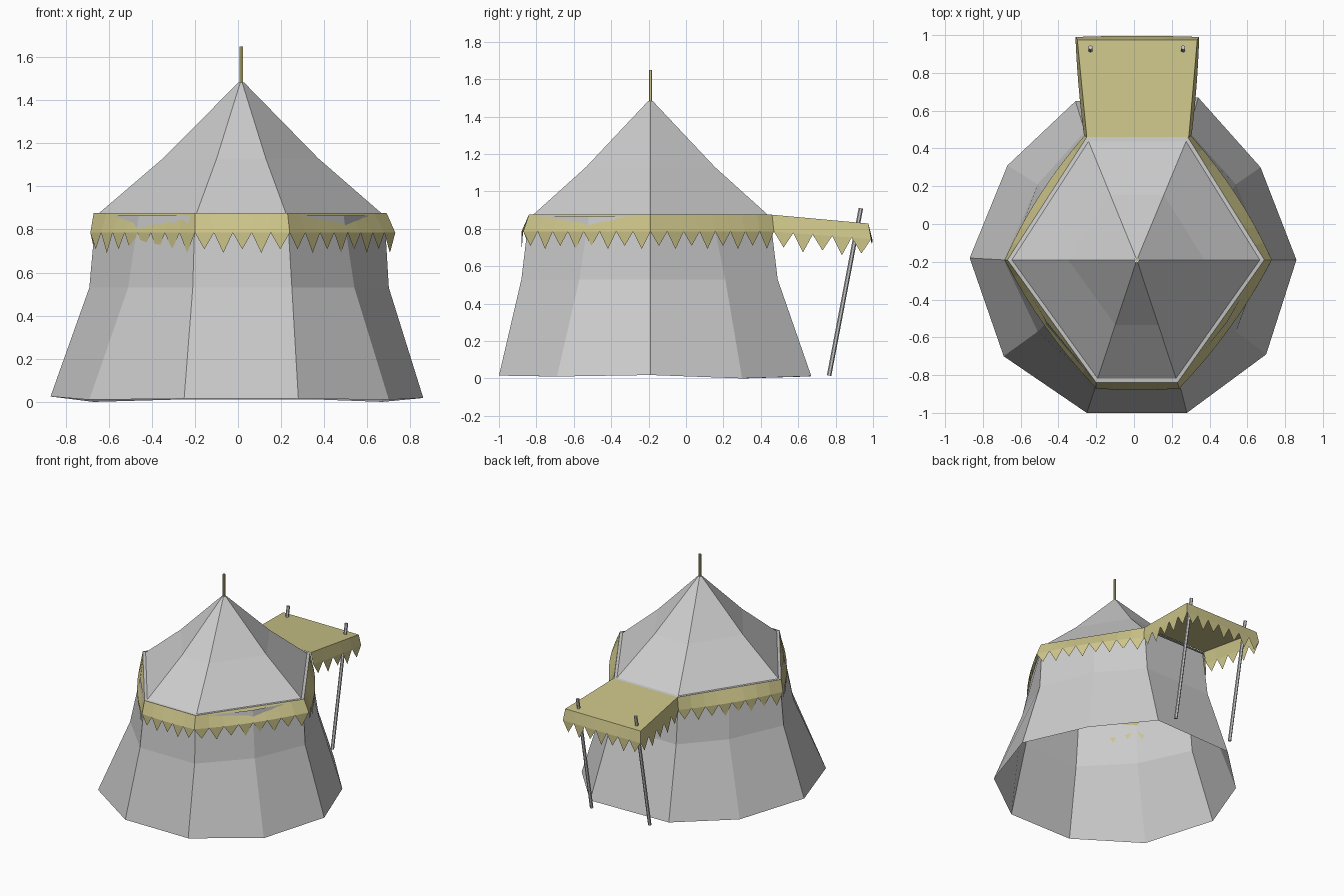
import bpy
from mathutils import Vector

if "Cube" in bpy.data.objects:
    bpy.data.objects.remove(bpy.data.objects["Cube"])

olive = bpy.data.materials.new("olive_cloth")
olive.diffuse_color = (0.60, 0.55, 0.25, 1)
olive.use_nodes = True
olive.node_tree.nodes["Principled BSDF"].inputs["Base Color"].default_value = olive.diffuse_color
CX, CY = 0.015, -0.19


def mesh(name, verts, faces, mat=None):
    me = bpy.data.meshes.new(name)
    me.from_pydata([tuple(v) for v in verts], [], faces)
    me.update()
    ob = bpy.data.objects.new(name, me)
    bpy.context.collection.objects.link(ob)
    if mat:
        me.materials.append(mat)
    return ob


def loft(name, rings, mat=None):
    n = len(rings[0])
    verts = [v for r in rings for v in r]
    faces = [(k * n + i, k * n + (i + 1) % n, (k + 1) * n + (i + 1) % n, (k + 1) * n + i)
             for k in range(len(rings) - 1) for i in range(n)]
    return mesh(name, verts, faces, mat)


def pole(name, a, b, r, sides=6, mat=None):
    a, b = Vector(a), Vector(b)
    bpy.ops.mesh.primitive_cylinder_add(vertices=sides, radius=r, depth=(b - a).length,
                                        location=(a + b) / 2,
                                        rotation=(b - a).to_track_quat('Z', 'Y').to_euler())
    ob = bpy.context.object
    ob.name = name
    if mat:
        ob.data.materials.append(mat)


def scalloped(name, top_a, top_b, low_a, low_b, teeth, drop, bulge=0.0):
    """Cloth strip whose lower edge bows outward and ends in pointed teeth."""
    ta, tb, la, lb = map(Vector, (top_a, top_b, low_a, low_b))
    d = lb - la
    out = Vector((d.y, -d.x, 0)).normalized()

    def low(t):
        return la.lerp(lb, t) + out * bulge * 4 * t * (1 - t)
    verts, faces = [], []
    for i in range(teeth + 1):
        t = i / teeth
        m = min(1, t + 0.5 / teeth)
        verts += [ta.lerp(tb, t), low(t), low(m) - Vector((0, 0, drop * (1.1 if i % 2 else 0.9)))]
    for i in range(teeth):
        k = 3 * i
        faces += [(k, k + 1, k + 4, k + 3), (k + 1, k + 2, k + 4)]
    mesh(name, verts, faces, olive)


# Walls: ten panels in plan, flaring toward the ground
top = [(-.20, -.84), (.23, -.84), (.49, -.52), (.68, -.19), (.49, .14),
       (.28, .45), (-.25, .45), (-.46, .14), (-.66, -.19), (-.46, -.52)]
mid = [(-.21, -.88), (.25, -.88), (.54, -.57), (.70, -.19), (.54, .21),
       (.29, .49), (-.26, .49), (-.51, .21), (-.69, -.19), (-.51, -.57)]
low = [(-.25, -1), (.28, -1), (.70, -.69), (.86, -.19), (.67, .30),
       (.34, .67), (-.31, .65), (-.67, .31), (-.87, -.18), (-.69, -.70)]
rim_z = [.015, .015, .01, .018, 0, .012, .01, 0, .025, .01]
loft("tent_walls", [[(x, y, z) for (x, y), z in zip(low, rim_z)],
                    [(x, y, .53) for x, y in mid],
                    [(x, y, .865) for x, y in top]])

# Roof: six-sided cone, slightly hollow, with a flat lip at the eaves
hexa = [(-.20, -.84), (.23, -.84), (.69, -.19), (.285, .46), (-.25, .46), (-.67, -.19)]


def scaled(f, z):
    return [(CX + (x - CX) * f, CY + (y - CY) * f, z) for x, y in hexa]


loft("tent_roof", [scaled(1.0, .872), scaled(.965, .875), scaled(.53, 1.13), scaled(.02, 1.482)])

# Scalloped band around the eaves, left open where the canopy meets it
hem = [(-.20, -.87), (.24, -.87), (.73, -.19), (.30, .47), (-.26, .47), (-.685, -.19)]
for i, teeth in enumerate((5, 8, 8, 0, 8, 8)):
    if teeth:
        j = (i + 1) % 6
        scalloped(f"eaves_band_{i}", (*hexa[i], .876), (*hexa[j], .876),
                  (*hem[i], .785), (*hem[j], .785), teeth, .085, .01 if i == 0 else .03)

# Entrance canopy with a scalloped edge on three sides
ctop = [(.29, .46, .875), (.335, .975, .828), (-.30, .975, .828), (-.25, .46, .875)]
clow = [(.305, .47, .785), (.345, .99, .745), (-.31, .99, .745), (-.265, .47, .785)]
mesh("canopy_top", ctop, [(0, 1, 2, 3)], olive)
for i, teeth in enumerate((5, 7, 5)):
    scalloped(f"canopy_edge_{i}", ctop[i], ctop[i + 1], clow[i], clow[i + 1], teeth, .09, .006)

# Leaning canopy poles and the roof finial
for side, x in (("left", -.23), ("right", .26)):
    pole(f"canopy_pole_{side}", (x, .765, .015), (x, .935, .91), .012)
pole("roof_finial", (CX, CY, 1.45), (CX, CY, 1.65), .009, 6, olive)
